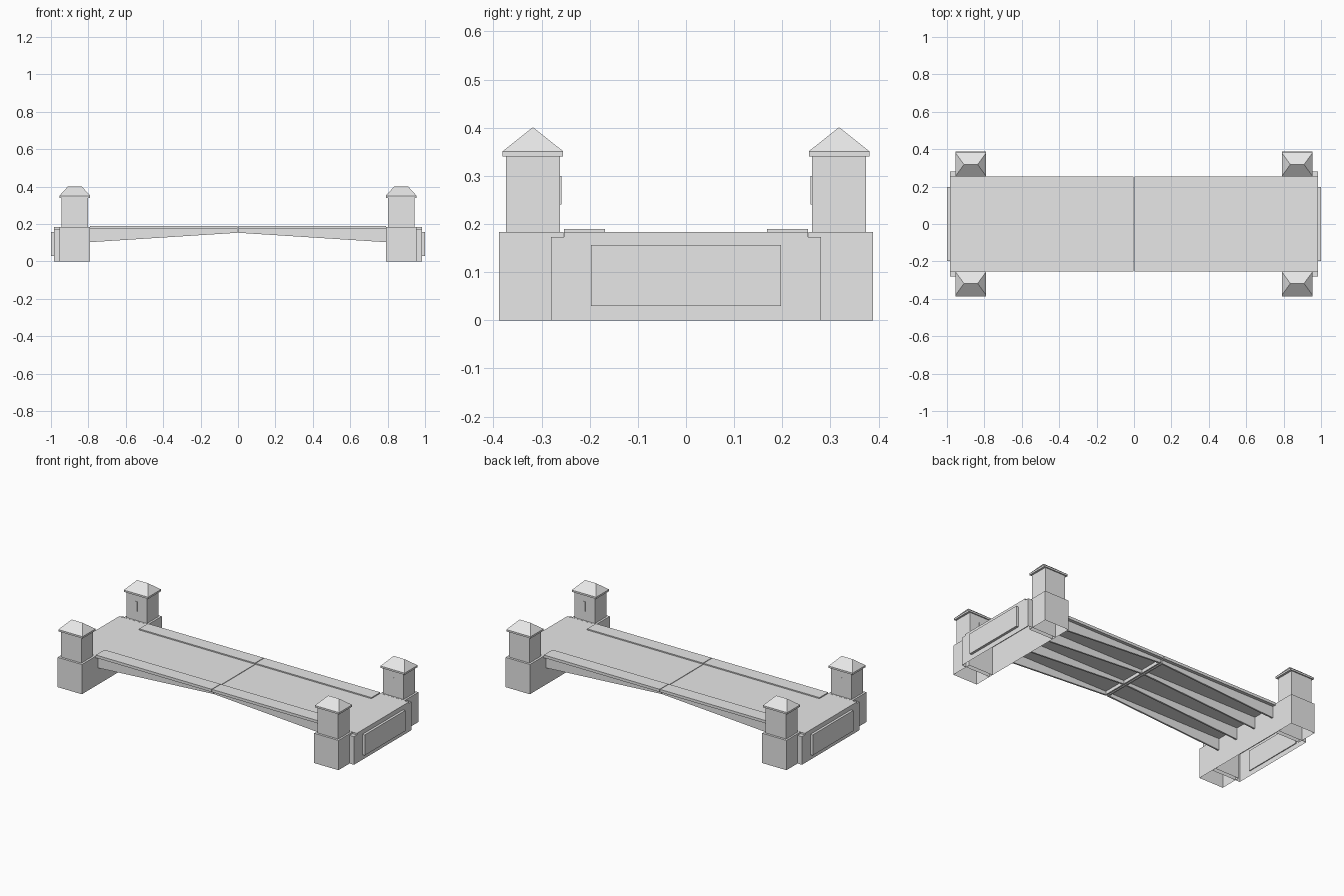
import bpy
import bmesh

cube = bpy.data.objects.get("Cube")
if cube:
    bpy.data.objects.remove(cube, do_unlink=True)

grey = bpy.data.materials.new("light_grey")
grey.use_nodes = True
colour = (0.8, 0.8, 0.8, 1)
grey.diffuse_color = colour
grey.node_tree.nodes["Principled BSDF"].inputs["Base Color"].default_value = colour


def finish(name, bm):
    bmesh.ops.recalc_face_normals(bm, faces=bm.faces)
    mesh = bpy.data.meshes.new(name)
    bm.to_mesh(mesh)
    bm.free()
    mesh.materials.append(grey)
    obj = bpy.data.objects.new(name, mesh)
    bpy.context.collection.objects.link(obj)
    return obj


def span(a, b, sign):
    """Range mirrored to one side, in rising order."""
    return tuple(sorted((a * sign, b * sign)))


def box(name, xs, ys, zs, open_bottom=False):
    bm = bmesh.new()
    bmesh.ops.create_cube(bm, size=1)
    for v in bm.verts:
        v.co = [r[0] if c < 0 else r[1] for c, r in zip(v.co, (xs, ys, zs))]
    bm.normal_update()
    if open_bottom:
        base = [f for f in bm.faces if f.normal.z < -0.9]
        bmesh.ops.delete(bm, geom=base, context='FACES_ONLY')
    return finish(name, bm)


def hip_roof(name, xs, ys, z0, z1, inset):
    bm = bmesh.new()
    eave = [bm.verts.new((x, y, z0)) for x, y in
            ((xs[0], ys[0]), (xs[1], ys[0]), (xs[1], ys[1]), (xs[0], ys[1]))]
    mid = sum(ys) / 2
    a = bm.verts.new((xs[0] + inset, mid, z1))
    b = bm.verts.new((xs[1] - inset, mid, z1))
    for face in ((eave[0], eave[1], b, a), (eave[1], eave[2], b),
                 (eave[2], eave[3], a, b), (eave[3], eave[0], a), eave[::-1]):
        bm.faces.new(face)
    return finish(name, bm)


def girder(name, sx, y, half):
    """Tapered web, deep at the abutment and shallow at midspan."""
    bm = bmesh.new()
    profile = ((0.003, 0.174), (0.79, 0.174), (0.79, 0.103), (0.003, 0.153))
    face = bm.faces.new([bm.verts.new((x * sx, y - half, z)) for x, z in profile])
    ext = bmesh.ops.extrude_face_region(bm, geom=[face])
    moved = [v for v in ext["geom"] if isinstance(v, bmesh.types.BMVert)]
    bmesh.ops.translate(bm, verts=moved, vec=(0, 2 * half, 0))
    return finish(name, bm)


for sx, end in ((1, "left"), (-1, "right")):
    # Abutment and its raised outer panel
    box(f"abutment_{end}", span(0.79, 0.985, sx), (-0.28, 0.28), (0, 0.173), True)
    box(f"abutment_panel_{end}", span(0.98, 1.0, sx), (-0.197, 0.197), (0.03, 0.156))

    # Deck leaf, girders and the cross beam at midspan
    box(f"deck_{end}", span(0.002, 0.985, sx), (-0.253, 0.253), (0.173, 0.183))
    for i, y in enumerate((-0.228, -0.076, 0.076, 0.228)):
        girder(f"girder_{end}_{i + 1}", sx, y, 0.005)
    box(f"cross_beam_{end}", span(0.003, 0.012, sx), (-0.228, 0.228), (0.153, 0.174))

    for sy, side in ((-1, "front"), (1, "back")):
        tag = f"{side}_{end}"
        # Raised footway
        box(f"footway_{tag}", span(0.002, 0.79, sx), span(0.168, 0.253, sy), (0.178, 0.19))

        # Tower: base, shaft, eave, roof and window slit
        wide = span(0.79, 0.955, sx)
        box(f"tower_base_{tag}", wide, span(0.254, 0.388, sy), (0, 0.183), True)
        box(f"tower_shaft_{tag}", span(0.803, 0.943, sx), span(0.262, 0.374, sy), (0.183, 0.34))
        eave_y = span(0.255, 0.381, sy)
        box(f"tower_eave_{tag}", wide, eave_y, (0.34, 0.351))
        hip_roof(f"tower_roof_{tag}", wide, eave_y, 0.351, 0.401, 0.046)
        box(f"window_slit_{tag}", span(0.867, 0.879, sx), span(0.259, 0.264, sy), (0.24, 0.30))
